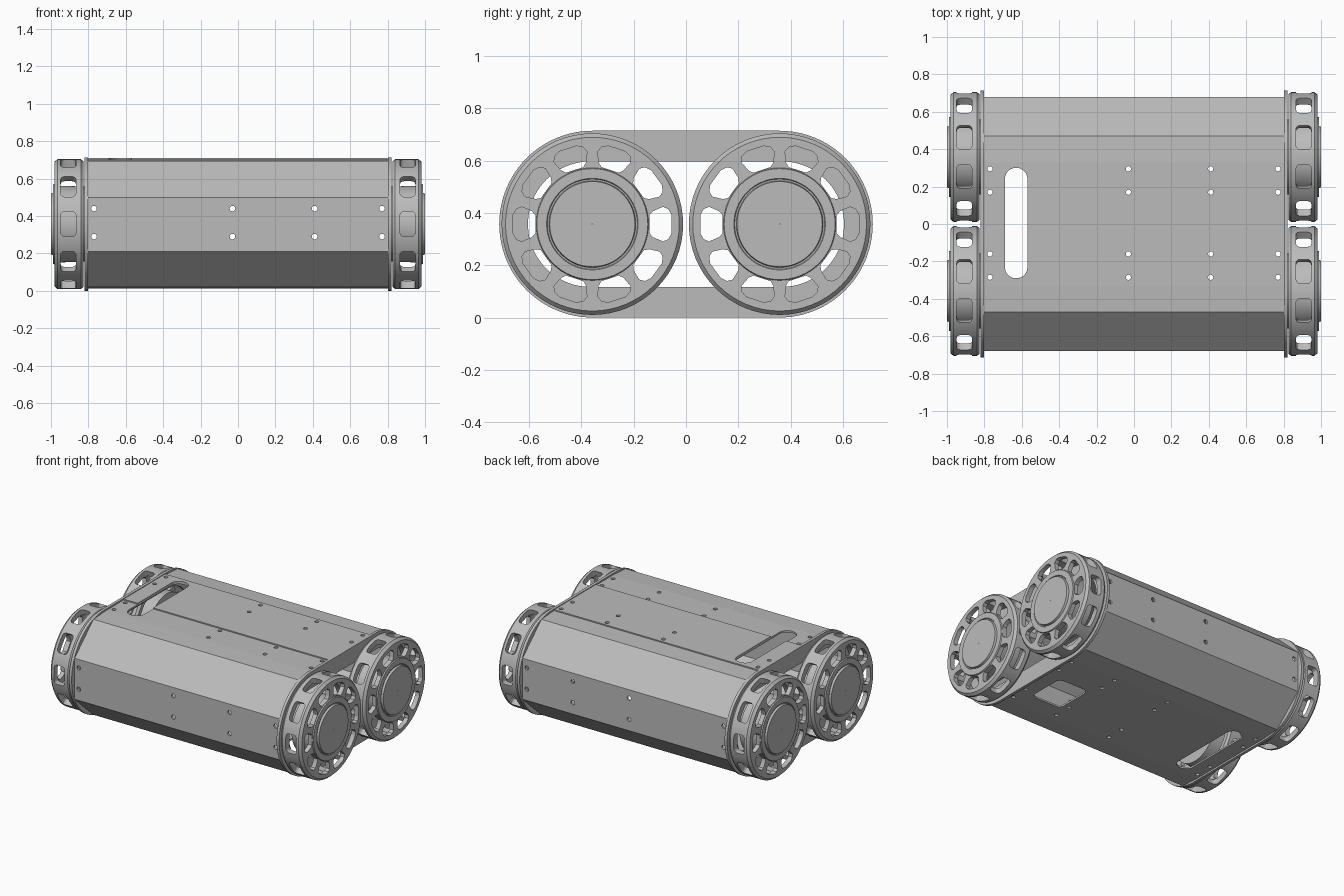
import bpy, bmesh, math
from mathutils import Vector, Matrix

cube = bpy.data.objects.get("Cube")
if cube:
    bpy.data.objects.remove(cube)

grey = bpy.data.materials.new("matte grey")
grey.use_nodes = True
COL = (0.5, 0.5, 0.5, 1)
grey.diffuse_color = COL
grey.node_tree.nodes["Principled BSDF"].inputs["Base Color"].default_value = COL

MID = 0.357      # height and half spacing of the wheel axles


def place(axis, a, b, t):
    return {"x": (t, a, b), "y": (a, t, b), "z": (a, b, t)}[axis]


def prism(bm, outline, lo, hi, axis, matrix=Matrix()):
    loops = [[bm.verts.new(matrix @ Vector(place(axis, a, b, t))) for a, b in outline]
             for t in (lo, hi)]
    n = len(outline)
    bm.faces.new(loops[0])
    bm.faces.new(loops[1])
    for i in range(n):
        j = (i + 1) % n
        bm.faces.new((loops[0][i], loops[0][j], loops[1][j], loops[1][i]))


def tube(bm, outer, inner, lo, hi):
    # hollow profile running along x
    loops = [[bm.verts.new((t, y, z)) for y, z in line]
             for line, t in ((outer, lo), (outer, hi), (inner, hi), (inner, lo))]
    bridge(bm, loops, len(outer))


def bridge(bm, loops, n):
    m = len(loops)
    for k in range(m):
        for i in range(n):
            a, b, j = loops[k], loops[(k + 1) % m], (i + 1) % n
            bm.faces.new((a[i], a[j], b[j], b[i]))


def lathe(bm, profile, n=64):
    # closed (x, radius) profile turned about the x axis
    loops = []
    for s in range(n):
        t = 2 * math.pi * s / n
        loops.append([bm.verts.new((x, r * math.cos(t), r * math.sin(t))) for x, r in profile])
    bridge(bm, loops, len(profile))


def finish(bm, name, smooth=False):
    bmesh.ops.recalc_face_normals(bm, faces=bm.faces)
    mesh = bpy.data.meshes.new(name)
    bm.to_mesh(mesh)
    bm.free()
    mesh.materials.append(grey)
    obj = bpy.data.objects.new(name, mesh)
    bpy.context.collection.objects.link(obj)
    if smooth:
        activate(obj)
        bpy.ops.object.shade_smooth_by_angle(angle=math.radians(30))
    return obj


def activate(obj):
    bpy.ops.object.select_all(action="DESELECT")
    obj.select_set(True)
    bpy.context.view_layer.objects.active = obj


def cut(obj, bm):
    cutter = finish(bm, "cutter")
    cutter.hide_render = True
    activate(obj)
    mod = obj.modifiers.new("cut", "BOOLEAN")
    mod.operation = "DIFFERENCE"
    mod.solver = "EXACT"
    mod.object = cutter
    bpy.ops.object.modifier_apply(modifier=mod.name)
    bpy.data.objects.remove(cutter)


def rounded(cx, cy, w, h, r, steps=6):
    pts = []
    for q, (sx, sy) in enumerate(((1, 1), (-1, 1), (-1, -1), (1, -1))):
        for s in range(steps + 1):
            t = math.pi / 2 * (q + s / steps)
            pts.append((cx + sx * (w / 2 - r) + r * math.cos(t),
                        cy + sy * (h / 2 - r) + r * math.sin(t)))
    return pts


def circle(cx, cy, r, n=12):
    return [(cx + r * math.cos(2 * math.pi * i / n), cy + r * math.sin(2 * math.pi * i / n))
            for i in range(n)]


def slot_cutter():
    bm = bmesh.new()
    prism(bm, rounded(-0.63, 0.005, 0.12, 0.59, 0.058), -0.2, 1, "z")
    return bm


# Faceted hollow hull
half = [(0.33, 0.012), (0.47, 0.02), (0.68, 0.21), (0.68, 0.5), (0.47, 0.695), (0.33, 0.703)]
outer = half + [(-y, z) for y, z in reversed(half)]
inner = [(y * 0.98, MID + (z - MID) * 0.965) for y, z in outer]
bm = bmesh.new()
tube(bm, outer, inner, -0.81, 0.81)
hull = finish(bm, "hull")

# Cable slot, screw holes and underside hatch
cut(hull, slot_cutter())
bm = bmesh.new()
for x in (-0.77, -0.03, 0.41, 0.77):
    for z in (0.29, 0.44):
        prism(bm, circle(x, z, 0.015), -1, 1, "y")
cut(hull, bm)


def top_drill():
    bm = bmesh.new()
    for x in (-0.77, -0.03, 0.41, 0.77):
        for y in (0.295, 0.17, -0.16, -0.285):
            prism(bm, circle(x, y, 0.014), -0.2, 1, "z")
    return bm


cut(hull, top_drill())
bm = bmesh.new()
prism(bm, rounded(0.57, -0.06, 0.24, 0.28, 0.04), -0.1, 0.1, "z")
cut(hull, bm)

# Raised lid panel on top
bm = bmesh.new()
prism(bm, [(-0.8, -0.135), (0.8, -0.135), (0.8, 0.33), (-0.8, 0.33)], 0.702, 0.711, "z")
lid = finish(bm, "lid_panel")
cut(lid, slot_cutter())
cut(lid, top_drill())

# Long round-ended flange at each end of the hull
for side, name in ((-1, "right_flange"), (1, "left_flange")):
    bm = bmesh.new()
    x = side * 0.812
    tube(bm, rounded(0, MID, 4 * MID, 2 * MID, MID, 24),
         rounded(0, MID, 4 * MID - 0.22, 0.48, 0.239, 24), x - 0.01, x + 0.01)
    finish(bm, name, True)

# Wheel drum: rim, web and hub in one turned profile
bm = bmesh.new()
lathe(bm, [(0.825, 0.305), (0.825, 0.335), (0.84, 0.347), (0.965, 0.347), (0.982, 0.332),
           (0.982, 0.215), (0.99, 0.212), (0.99, 0.175), (0.985, 0.172), (0.985, 0.166),
           (1.0, 0.163), (1.0, 0.002), (0.81, 0.002), (0.81, 0.2), (0.95, 0.205),
           (0.95, 0.305)])
wheel = finish(bm, "wheel")

SPOKES = 10
turns = [Matrix.Rotation(2 * math.pi * i / SPOKES, 4, "X") for i in range(SPOKES)]

# Openings between the spokes
bm = bmesh.new()
side = [(0.218, 0.035), (0.232, 0.05), (0.27, 0.066), (0.29, 0.058), (0.303, 0.035)]
opening = side + [(r, -w) for r, w in reversed(side)]
for turn in turns:
    prism(bm, opening, 0.9, 1.1, "x", turn)
cut(wheel, bm)

# Windows through the rim
bm = bmesh.new()
for turn in turns:
    prism(bm, rounded(0.907, 0, 0.082, 0.135, 0.022, 3), 0.28, 0.4, "z", turn @
          Matrix.Rotation(math.pi / 2, 4, "X"))
cut(wheel, bm)
activate(wheel)
bpy.ops.object.shade_smooth_by_angle(angle=math.radians(30))

# Four wheels
for name, y, turn in (("front_left_wheel", -1, 0), ("back_left_wheel", 1, 0),
                      ("front_right_wheel", -1, math.pi), ("back_right_wheel", 1, math.pi)):
    obj = wheel if name == "front_left_wheel" else wheel.copy()
    if obj is not wheel:
        bpy.context.collection.objects.link(obj)
    obj.name = name
    obj.location = (0, y * 0.358, MID)
    obj.rotation_euler = (0, 0, turn)
